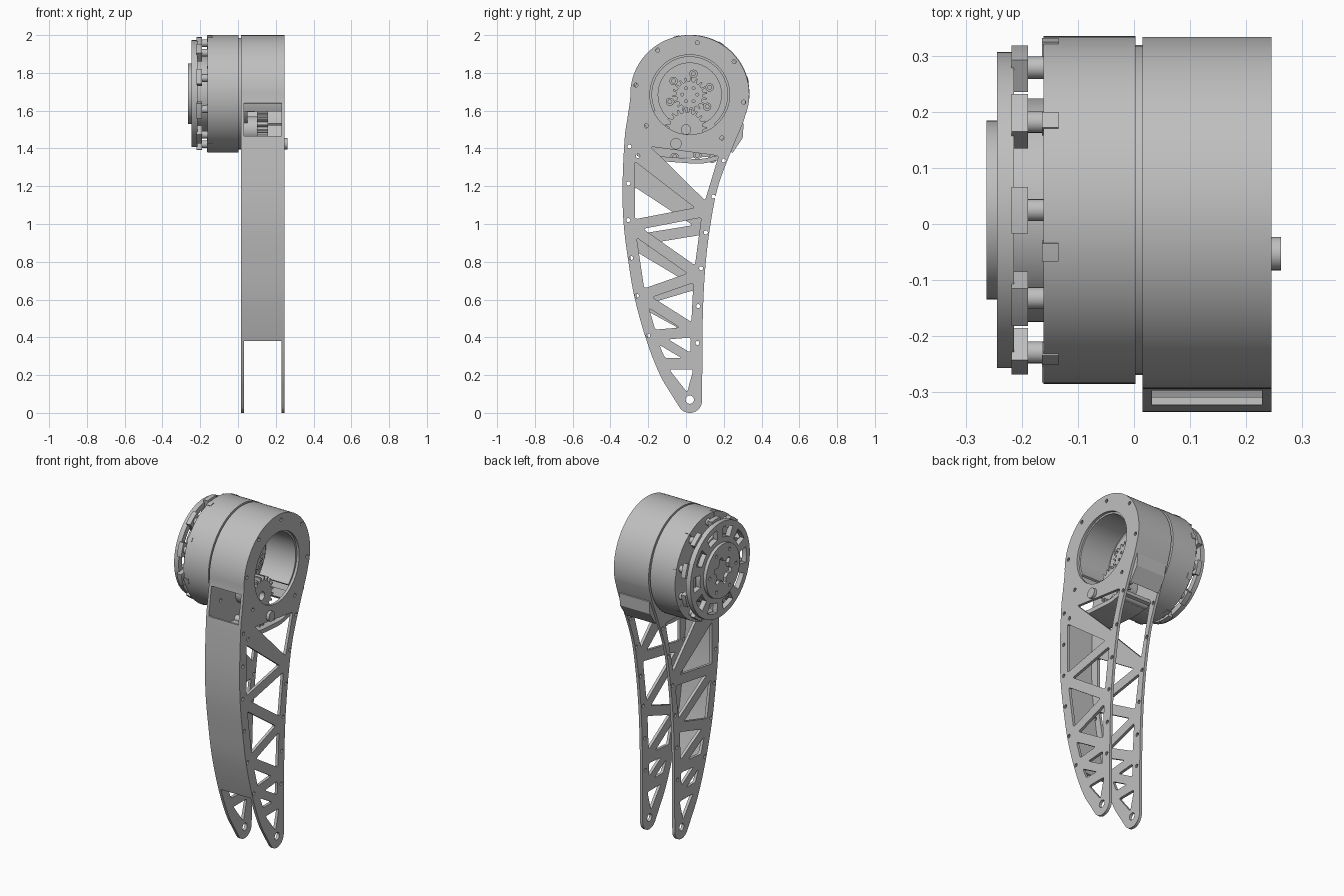
import bpy, bmesh
from math import sin, cos, radians
from mathutils import Vector, Matrix

if "Cube" in bpy.data.objects:
    bpy.data.objects.remove(bpy.data.objects["Cube"], do_unlink=True)

grey = bpy.data.materials.new("machined_grey")
grey.use_nodes = True
grey.diffuse_color = (0.52, 0.52, 0.52, 1)
grey.node_tree.nodes["Principled BSDF"].inputs["Base Color"].default_value = (0.52, 0.52, 0.52, 1)

# Profiles lie in (y, z) and are extruded along x
TO_SIDE = Matrix(((0, 0, 1, 0), (1, 0, 0, 0), (0, 1, 0, 0), (0, 0, 0, 1)))
AXIS = Vector((0.025, 1.69))
BORE = Vector((0.02, 1.685))


def extrude(name, loops, x0, x1):
    """Fill the loops (later loops cut holes in the first) between x0 and x1."""
    curve = bpy.data.curves.new(name, "CURVE")
    curve.dimensions = "2D"
    curve.fill_mode = "BOTH"
    curve.extrude = (x1 - x0) / 2
    for loop in loops:
        spline = curve.splines.new("POLY")
        spline.points.add(len(loop) - 1)
        for point, p in zip(spline.points, loop):
            point.co = (p[0], p[1], 0, 1)
        spline.use_cyclic_u = True
    temp = bpy.data.objects.new(name + "_temp", curve)
    bpy.context.collection.objects.link(temp)
    deps = bpy.context.evaluated_depsgraph_get()
    mesh = bpy.data.meshes.new_from_object(temp.evaluated_get(deps))
    bpy.data.objects.remove(temp, do_unlink=True)
    mesh.transform(Matrix.Translation(((x0 + x1) / 2, 0, 0)) @ TO_SIDE)
    bm = bmesh.new()
    bm.from_mesh(mesh)
    bmesh.ops.remove_doubles(bm, verts=bm.verts, dist=1e-5)
    bmesh.ops.recalc_face_normals(bm, faces=bm.faces)
    for face in bm.faces:
        face.smooth = True
    bm.to_mesh(mesh)
    bm.free()
    mesh.set_sharp_from_angle(angle=radians(30))
    mesh.name = name
    mesh.materials.clear()
    mesh.materials.append(grey)
    ob = bpy.data.objects.new(name, mesh)
    bpy.context.collection.objects.link(ob)


def polar(c, r, deg):
    return Vector((c[0] + r * cos(radians(deg)), c[1] + r * sin(radians(deg))))


def arc(c, r, a, b, n):
    return [polar(c, r, a + (b - a) * i / n) for i in range(n + 1)]


def circle(c, r, n=24):
    return arc(c, r, 0, 360, n)[:-1]


def sector(c, r0, r1, a, b, n=8):
    return arc(c, r1, a, b, n) + arc(c, r0, b, a, n)


def gear(c, r0, r1, teeth):
    step = 360 / teeth
    return [polar(c, r, (i + f) * step) for i in range(teeth)
            for r, f in ((r0, 0), (r1, 0.15), (r1, 0.4), (r0, 0.55))]


def spline_through(pts, n=10):
    pts = [Vector(p) for p in pts]
    ext = [2 * pts[0] - pts[1]] + pts + [2 * pts[-1] - pts[-2]]
    out = []
    for p, q, r, s in zip(ext, ext[1:], ext[2:], ext[3:]):
        for i in range(n):
            t = i / n
            out.append(0.5 * (2 * q + (r - p) * t + (2 * p - 5 * q + 4 * r - s) * t ** 2
                              + (3 * q - p - 3 * r + s) * t ** 3))
    return out + [pts[-1]]


def strip(path, t):
    """Closed band running along a path, thickened towards its left."""
    inner = []
    for i, p in enumerate(path):
        d = (path[min(i + 1, len(path) - 1)] - path[max(i - 1, 0)]).normalized()
        inner.append(p + t * Vector((-d.y, d.x)))
    return path + inner[::-1]


def window(a, b, c, inset=0.029, soft=0.014):
    """Triangle shrunk towards its incentre, with rounded corners."""
    a, b, c = Vector(a), Vector(b), Vector(c)
    la, lb, lc = (b - c).length, (c - a).length, (a - b).length
    mid = (a * la + b * lb + c * lc) / (la + lb + lc)
    radius = abs((b - a).cross(c - a)) / (la + lb + lc)
    k = max(1 - inset / radius, 0.5)
    tri = [mid + (p - mid) * k for p in (a, b, c)]
    out = []
    for i, p in enumerate(tri):
        u = p + (tri[i - 1] - p).normalized() * soft
        v = p + (tri[(i + 1) % 3] - p).normalized() * soft
        out += [u * (1 - t) ** 2 + 2 * p * t * (1 - t) + v * t * t for t in (0, 0.33, 0.67, 1)]
    return out


# Leg side plates
back = spline_through([(.085, .065), (.086, .2), (.087, .4), (.092, .6), (.105, .8),
                       (.13, 1), (.17, 1.2), (.245, 1.4), (.3, 1.53)])
front = spline_through([(-.298, 1.64), (-.31, 1.56), (-.325, 1.45), (-.336, 1.2), (-.33, 1),
                        (-.305, .8), (-.27, .6), (-.208, .38), (-.137, .2), (-.063, .075)])
outline = back + arc(BORE, 0.315, -12, 182, 60) + front + arc((.02, .065), .065, 211, 355, 14)
bolts = [(.06, 1.96), (-.15, 1.92), (.255, 1.86), (.305, 1.645), (-.265, 1.735), (-.21, 1.52),
         (.19, 1.455), (-.3, 1.41), (-.255, 1.36), (.2, 1.335), (-.305, 1.215), (.145, 1.145),
         (-.305, 1.02), (.105, .955), (-.29, .82), (.08, .765), (-.26, .62), (.065, .565),
         (-.2, .41), (.06, .37)]
nodes = [(-.3, 1.39), (.115, 1.07), (-.3, .99), (.07, .73), (-.245, .62), (.055, .43),
         (-.185, .41), (.05, .27), (-.125, .27)]


def side_plate(name, x0, x1, drop, extra):
    n = [(y, z - drop * max(z - 0.45, 0)) for y, z in nodes]
    holes = [window(*n[i:i + 3]) for i in range(len(n) - 2)]
    holes.append(window((-.27, 1.45 - drop / 2), (.21, 1.385), n[1]))
    holes.append(window((.065, .25), (-.13, .25), (.015, .065), 0.02))
    holes += [circle(b, 0.011, 10) for b in bolts]
    holes.append(circle((.02, .07), .022))
    extrude(name, [outline] + holes + extra, x0, x1)


side_plate("outer_side_plate", 0.229, 0.246, 0, [circle(BORE, 0.211, 64)])
side_plate("inner_side_plate", 0.015, 0.032, 0.15, [])

# Curved covers between the plates
extrude("front_cover", [strip([p for p in front if .375 < p.y < 1.475], .014)], .0305, .2305)
extrude("top_shell", [strip([p for p in outline if p.y > 1.635 or (p.x > 0 and p.y > 1.42)], .02)],
        .0305, .2305)
extrude("rear_lip", [[(.285, 1.54), (.305, 1.53), (.3, 1.455), (.245, 1.375), (.235, 1.39)]],
        .031, .23)
extrude("cross_bracket", [strip(spline_through([(-.26, 1.36), (-.14, 1.335), (-.03, 1.325),
                                                (.08, 1.32), (.18, 1.34)]), .025)], .0305, .2305)
for spot in ((-.06, 1.355), (.06, 1.365), (.14, 1.345)):
    extrude("bracket_boss", [circle(spot, .022, 16), circle(spot, .011, 12)], .031, .2)
extrude("bore_wall", [sector(BORE, .2, .213, -50, 205, 48)], .0305, .2305)

# Gear train inside the bore
extrude("carrier_disc", [circle(BORE, .17, 48)], .0315, .05)
extrude("sun_gear", [gear(BORE, .07, .092, 18)] +
        [circle(polar(BORE, .04, i * 60), .008, 8) for i in range(6)], .049, .09)
extrude("idler_gear", [gear((0, 1.5), .09, .112, 20), circle((0, 1.5), .025)], .1, .16)
extrude("idler_hub", [circle((0, 1.5), .07, 32)], .031, .105)
for angle in (-35, 20, 80, 140, 200):
    spot = polar(BORE, .112, angle)
    extrude("carrier_bolt", [circle(spot, .022, 16), circle(spot, .011, 6)], .049, .07)
extrude("side_peg", [circle((-.053, 1.425), .03)], .245, .263)

# Motor housing
extrude("motor_neck", [circle(AXIS, .295, 64)], -.002, .0155)
extrude("motor_housing", [circle(AXIS, .311, 96)], -.162, .003)
extrude("motor_core", [circle(AXIS, .2, 64)], -.216, -.161)
for i in range(8):
    a = 14 + 45 * i
    extrude("housing_clip", [sector(AXIS, .285, .314, a - 3, a + 3, 3)], -.165, -.135)

# Motor end ring, lugs and hub
extrude("end_ring", [circle(AXIS, .283, 80)] +
        [sector(AXIS, .19, .25, 36 * i - 11, 36 * i + 11) for i in range(10)], -.245, -.215)
for i in range(10):
    a = 36 * i + 18
    extrude("ring_lug", [sector(AXIS, .235, .299, a - 8, a + 8, 6)], -.219, -.19)
    extrude("lug_post", [circle(polar(AXIS, .268, a), .02, 16)], -.191, -.161)
extrude("end_hub", [circle(AXIS, .16, 64), gear(AXIS, .06, .085, 6)] +
        [circle(polar(AXIS, .125, 60 * i), .01, 10) for i in range(6)], -.264, -.244)
